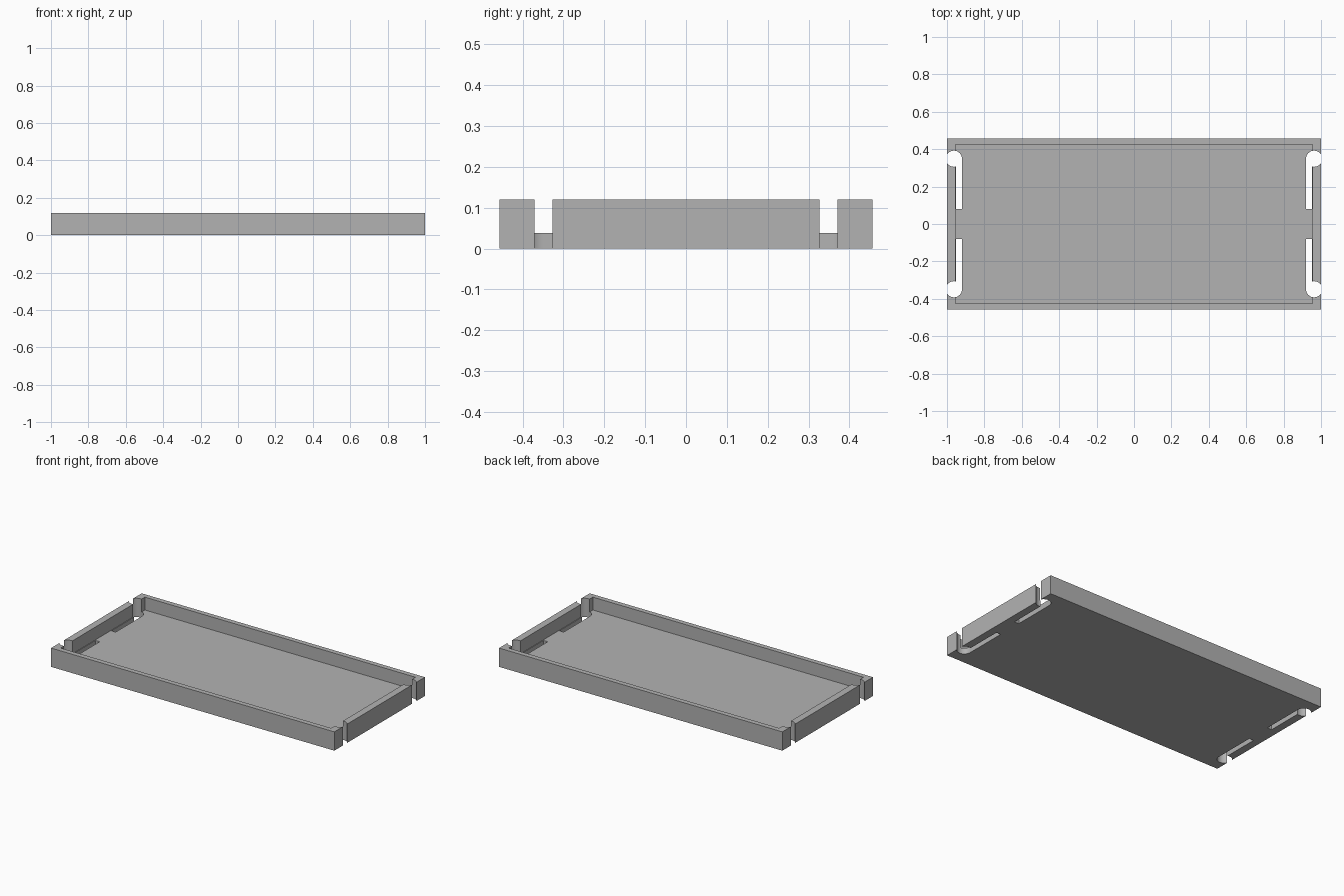
import bpy, bmesh, math

LENGTH, WIDTH, HEIGHT = 2.0, 0.914, 0.12
FLOOR = 0.038
INNER_X, INNER_Y = 0.955, 0.425

cube = bpy.data.objects.get("Cube")
if cube:
    bpy.data.objects.remove(cube, do_unlink=True)

grey = bpy.data.materials.new("plain grey")
grey.use_nodes = True
colour = (0.448, 0.448, 0.448, 1)
grey.diffuse_color = colour
grey.node_tree.nodes["Principled BSDF"].inputs["Base Color"].default_value = colour


def prism(name, outline, bottom, top):
    """Extrude a flat outline between two heights."""
    bm = bmesh.new()
    face = bm.faces.new([bm.verts.new((x, y, bottom)) for x, y in outline])
    moved = bmesh.ops.extrude_face_region(bm, geom=[face])["geom"]
    verts = [v for v in moved if isinstance(v, bmesh.types.BMVert)]
    bmesh.ops.translate(bm, verts=verts, vec=(0, 0, top - bottom))
    bmesh.ops.recalc_face_normals(bm, faces=bm.faces)
    mesh = bpy.data.meshes.new(name)
    bm.to_mesh(mesh)
    bm.free()
    mesh.materials.append(grey)
    obj = bpy.data.objects.new(name, mesh)
    bpy.context.collection.objects.link(obj)
    return obj


def rectangle(x, y):
    return [(-x, -y), (x, -y), (x, y), (-x, y)]


def keyhole(sx, sy):
    """Round corner hole joined to a straight slot beside the end wall."""
    cx, cy, r = 0.963, 0.349, 0.043
    slot_outer, slot_end = 0.951, 0.08
    start = math.pi
    stop = -math.acos((slot_outer - cx) / r)
    points = [(slot_outer, slot_end), (cx - r, slot_end)]
    steps = 40
    for i in range(steps + 1):
        a = start + (stop - start) * i / steps
        points.append((cx + r * math.cos(a), cy + r * math.sin(a)))
    return [(sx * x, sy * y) for x, y in points]


def cut(target, cutter):
    mod = target.modifiers.new("cut", 'BOOLEAN')
    mod.operation = 'DIFFERENCE'
    mod.solver = 'EXACT'
    mod.object = cutter
    bpy.context.view_layer.objects.active = target
    bpy.ops.object.modifier_apply(modifier=mod.name)
    bpy.data.objects.remove(cutter, do_unlink=True)


# Tray body with its recess
tray = prism("tray", rectangle(LENGTH / 2, WIDTH / 2), 0, HEIGHT)
cut(tray, prism("recess_cutter", rectangle(INNER_X, INNER_Y), FLOOR, HEIGHT + 0.1))

# Keyhole cut-outs at the four corners
for sx in (-1, 1):
    for sy in (-1, 1):
        cut(tray, prism("keyhole_cutter", keyhole(sx, sy), -0.1, HEIGHT + 0.1))

# Round holes read smooth, box edges stay sharp
bpy.ops.object.select_all(action='DESELECT')
tray.select_set(True)
bpy.context.view_layer.objects.active = tray
bpy.ops.object.shade_smooth_by_angle(angle=math.radians(30))
